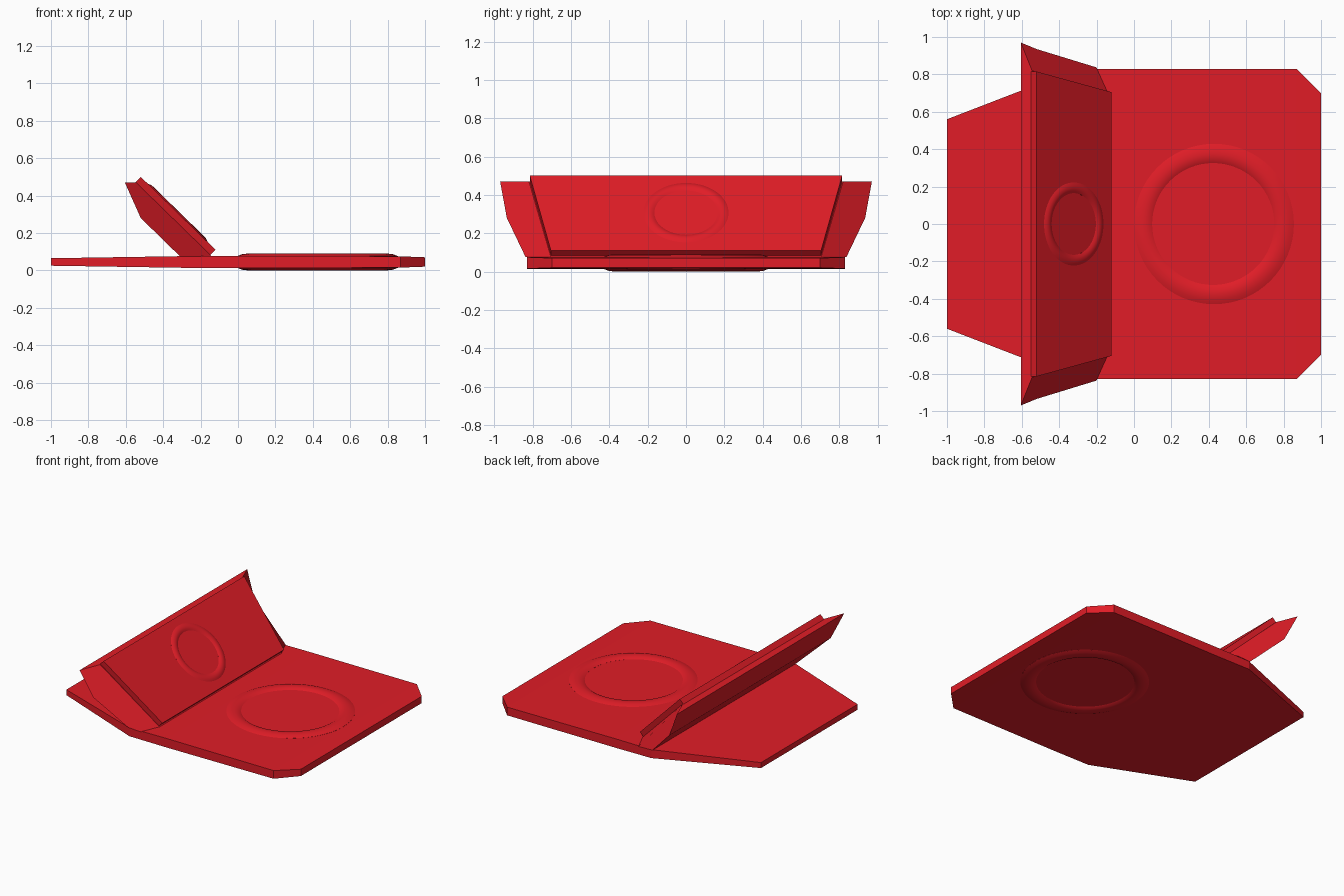
import bpy, bmesh, math
from mathutils import Matrix, Vector

if "Cube" in bpy.data.objects:
    bpy.data.objects.remove(bpy.data.objects["Cube"])

red = bpy.data.materials.new("red")
red.diffuse_color = (0.75, 0.012, 0.02, 1)
red.use_nodes = True
red.node_tree.nodes["Principled BSDF"].inputs["Base Color"].default_value = red.diffuse_color


def finish(name, bm):
    bmesh.ops.recalc_face_normals(bm, faces=bm.faces)
    me = bpy.data.meshes.new(name)
    bm.to_mesh(me)
    bm.free()
    me.materials.append(red)
    ob = bpy.data.objects.new(name, me)
    bpy.context.collection.objects.link(ob)
    return ob


def loft(name, loops, closed=False):
    """Skin a row of equal-length point loops; cap the ends unless closed."""
    bm = bmesh.new()
    rows = [[bm.verts.new(p) for p in lp] for lp in loops]
    pairs = list(zip(rows, rows[1:] + rows[:1])) if closed else list(zip(rows, rows[1:]))
    n = len(rows[0])
    for a, b in pairs:
        for i in range(n):
            j = (i + 1) % n
            bm.faces.new((a[i], a[j], b[j], b[i]))
    if not closed:
        for r in (rows[0], rows[-1]):
            bm.faces.new(r)
    return finish(name, bm)


def mirrored_slab(name, profile):
    """Profile points are (x, z, half width)."""
    return loft(name, [[(x, s * w, z) for x, z, w in profile] for s in (-1, 1)])


def ring(name, profile, matrix, steps=64):
    """Turn an (r, z) profile about the local z axis."""
    loops = []
    for k in range(steps):
        a = 2 * math.pi * k / steps
        loops.append([matrix @ Vector((r * math.cos(a), r * math.sin(a), z)) for r, z in profile])
    ob = loft(name, loops, closed=True)
    bpy.context.view_layer.objects.active = ob
    ob.select_set(True)
    bpy.ops.object.shade_smooth_by_angle(angle=math.radians(40))
    ob.select_set(False)
    return ob


# Flat base plate: stations of (x, half width, half thickness)
mid = 0.045
stations = [(-1, .56, .02), (-.3, .83, .031), (0, .83, .033), (.87, .83, .03), (1, .70, .025)]
loft("base_plate", [[(x, -w, mid - t), (x, w, mid - t), (x, w, mid + t), (x, -w, mid + t)]
                    for x, w, t in stations])

# Raised ring on both faces of the plate
half = [(.43, .031), (.405, .041), (.375, .045), (.345, .042), (.325, .031)]
ring("base_ring", half + [(r, -z) for r, z in reversed(half)],
     Matrix.Translation((.425, 0, mid)))

# Tilted flap: flared backing wedge
mirrored_slab("flap_backing", [(-.605, .47, .97), (-.545, .47, .82), (-.14, .075, .705),
                               (-.2, .075, .837), (-.31, .075, .83), (-.52, .28, .935)])

# Tilted flap: front panel
mirrored_slab("flap_panel", [(-.55, .47, .815), (-.52, .50, .815),
                             (-.12, .11, .705), (-.15, .08, .705)])

# Raised ring on the flap panel
tilt = Matrix.Rotation(math.atan2(.39, .40), 4, 'Y')
ring("flap_ring", [(.222, -.015), (.222, 0), (.208, .007), (.192, .009), (.178, .007), (.165, 0), (.165, -.015)],
     Matrix.Translation((-.322, 0, .307)) @ tilt)
